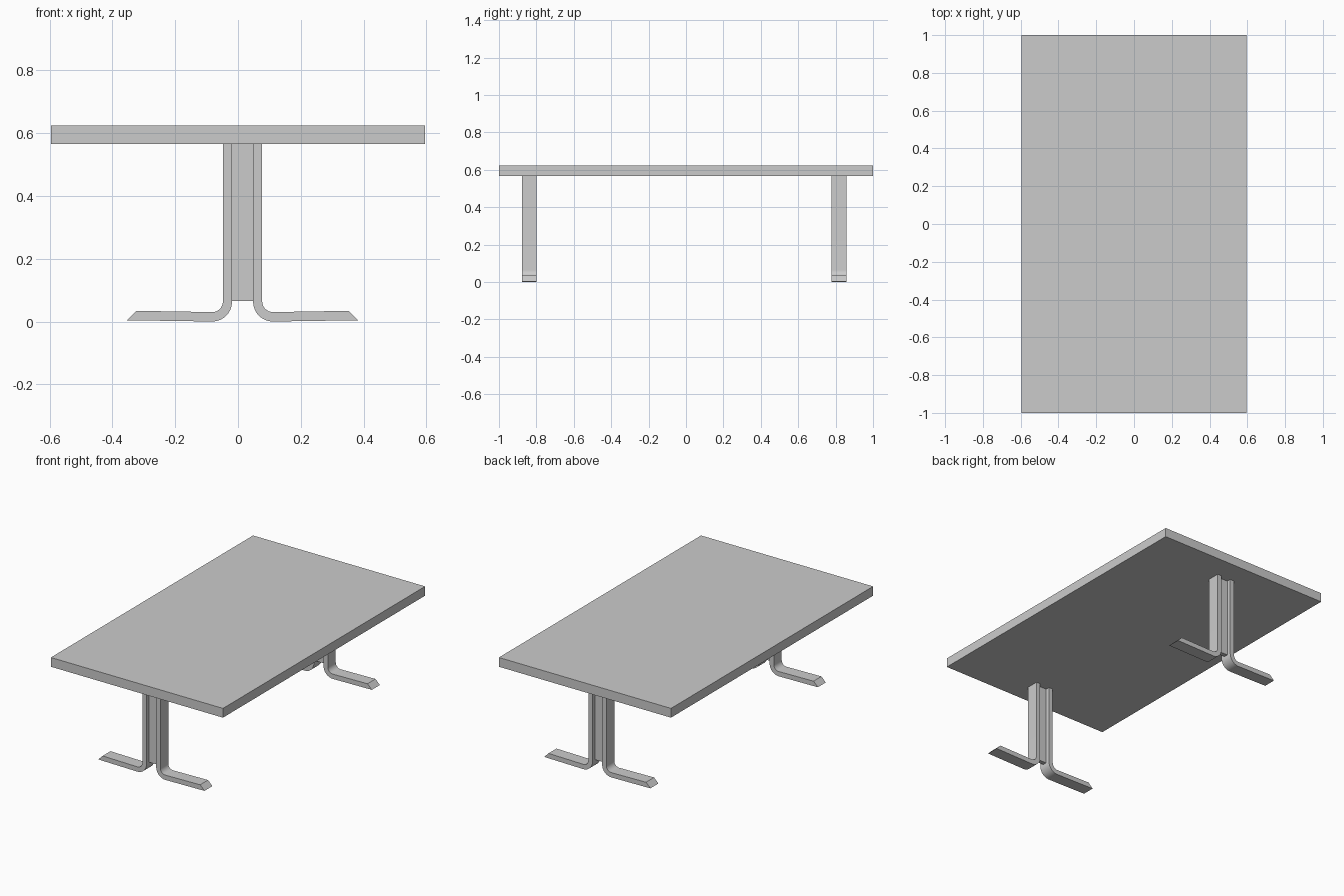
import bpy, bmesh, math

if "Cube" in bpy.data.objects:
    bpy.data.objects.remove(bpy.data.objects["Cube"])

CX = 0.0145          # centre line of both pedestals
UNDER = 0.566        # underside of the table top


def box(name, x0, x1, y0, y1, z0, z1):
    bpy.ops.mesh.primitive_cube_add(size=1, location=((x0 + x1) / 2, (y0 + y1) / 2, (z0 + z1) / 2))
    ob = bpy.context.object
    ob.name = name
    ob.scale = (x1 - x0, y1 - y0, z1 - z0)
    bpy.ops.object.transform_apply(location=False, rotation=False, scale=True)
    return ob


def arc(cx, cz, r, a0, a1, n=8):
    steps = [math.radians(a0 + (a1 - a0) * i / n) for i in range(n + 1)]
    return [(cx + r * math.cos(a), cz + r * math.sin(a)) for a in steps]


def bent_leg(name, side, y0, y1):
    # Side profile: upright strip, rounded bend, foot with a bevelled tip
    prof = [(0.0335, UNDER), (0.0625, UNDER)]
    prof += arc(0.0965, 0.064, 0.034, 180, 270)
    prof += [(0.338, 0.034), (0.368, 0.004)]
    prof += arc(0.0965, 0.063, 0.063, 270, 180)
    bm = bmesh.new()
    face = bm.faces.new([bm.verts.new((CX + side * x, y0, z)) for x, z in prof])
    ext = bmesh.ops.extrude_face_region(bm, geom=[face])
    moved = [v for v in ext["geom"] if isinstance(v, bmesh.types.BMVert)]
    bmesh.ops.translate(bm, verts=moved, vec=(0, y1 - y0, 0))
    bmesh.ops.recalc_face_normals(bm, faces=bm.faces)
    me = bpy.data.meshes.new(name)
    bm.to_mesh(me)
    bm.free()
    ob = bpy.data.objects.new(name, me)
    bpy.context.collection.objects.link(ob)
    bpy.ops.object.select_all(action='DESELECT')
    ob.select_set(True)
    bpy.context.view_layer.objects.active = ob
    bpy.ops.object.shade_smooth_by_angle(angle=math.radians(30))


# Table top
box("table_top", -0.596, 0.596, -1, 1, UNDER, 0.624)

# Two pedestals: a pair of bent strips around a recessed core
for end, y0, y1 in (("front", -0.878, -0.80), ("back", 0.778, 0.857)):
    for label, side in (("left", -1), ("right", 1)):
        bent_leg(f"{end}_{label}_leg", side, y0, y1)
    box(f"{end}_leg_core", CX - 0.0335, CX + 0.0335, y0 + 0.026, y1 - 0.026, 0.066, UNDER)
